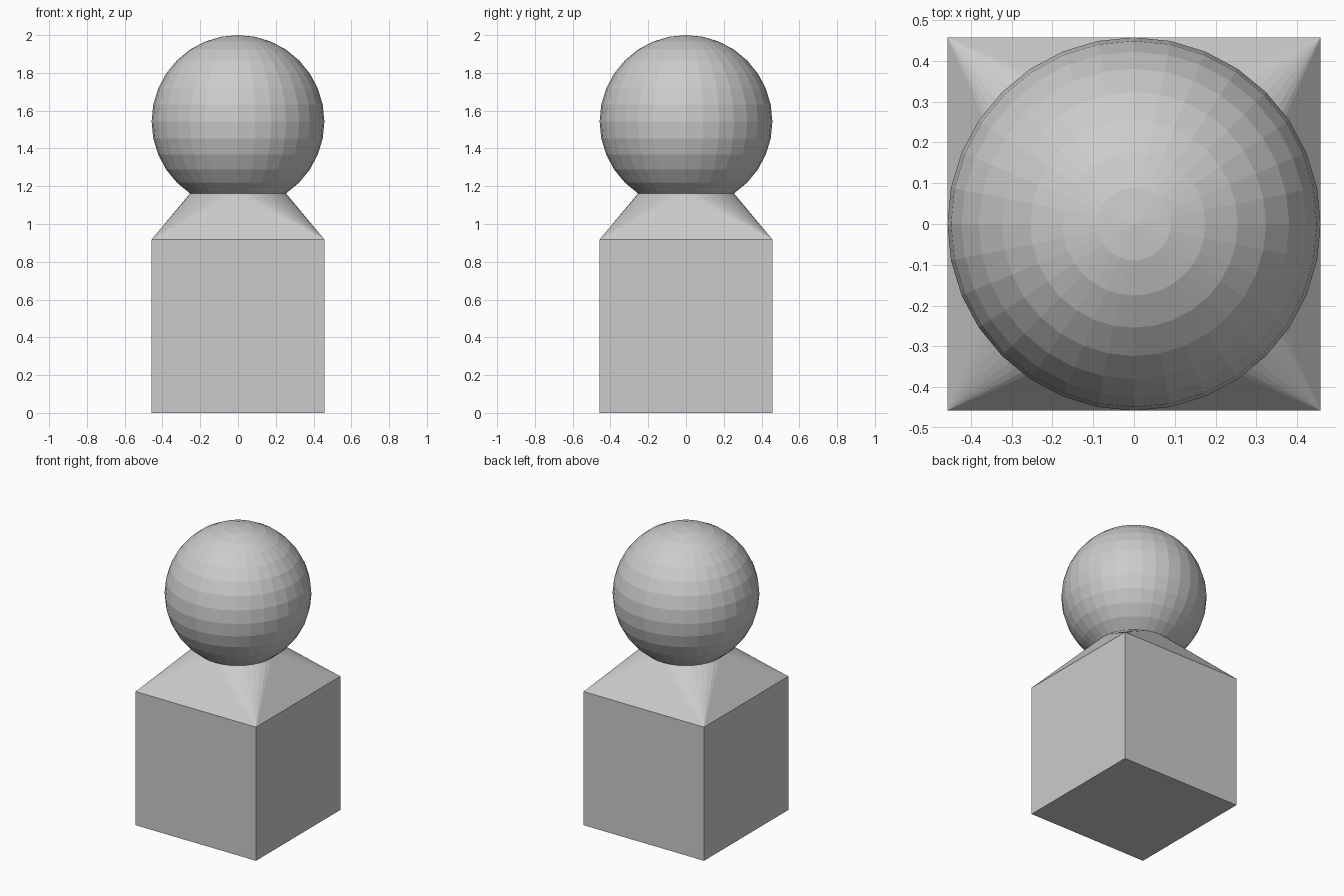
import bpy, bmesh
from math import sin, cos, pi
from mathutils import Vector

if "Cube" in bpy.data.objects:
    bpy.data.objects.remove(bpy.data.objects["Cube"])

HALF = 0.4575            # half side of the block and radius of the ball
BLOCK_TOP = 0.918
CENTRE = 2 - HALF        # height of the ball's centre
SEGMENTS, RINGS = 32, 16
CUT = 3 * pi / RINGS     # the ball stops three rings above its south pole

grey = bpy.data.materials.new("plain grey")
grey.use_nodes = True
colour = (0.6, 0.6, 0.6, 1)
grey.diffuse_color = colour
grey.node_tree.nodes["Principled BSDF"].inputs["Base Color"].default_value = colour


def finish(bm, name):
    bmesh.ops.recalc_face_normals(bm, faces=bm.faces)
    mesh = bpy.data.meshes.new(name)
    bm.to_mesh(mesh)
    bm.free()
    mesh.materials.append(grey)
    bpy.context.collection.objects.link(bpy.data.objects.new(name, mesh))


# Square block, open where the neck joins it
bm = bmesh.new()
bmesh.ops.create_cube(bm, size=1)
for v in bm.verts:
    v.co = Vector((v.co.x * 2 * HALF, v.co.y * 2 * HALF, (v.co.z + 0.5) * BLOCK_TOP))
top = [f for f in bm.faces if f.calc_center_median().z > BLOCK_TOP - 0.01]
bmesh.ops.delete(bm, geom=top, context="FACES_ONLY")
finish(bm, "block")

# Faceted ball, open at the bottom ring
bm = bmesh.new()
bmesh.ops.create_uvsphere(bm, u_segments=SEGMENTS, v_segments=RINGS, radius=HALF)
low = [v for v in bm.verts if v.co.z < -HALF * cos(CUT) - 0.001]
bmesh.ops.delete(bm, geom=low, context="VERTS")
bmesh.ops.translate(bm, verts=bm.verts, vec=(0, 0, CENTRE))
finish(bm, "ball")

# Neck: a fan from each block corner to a quarter of the ring, and a triangle per side
bm = bmesh.new()
ring_r, ring_z = HALF * sin(CUT), CENTRE - HALF * cos(CUT)
ring = [bm.verts.new((ring_r * cos(a), ring_r * sin(a), ring_z))
        for a in (2 * pi * i / SEGMENTS for i in range(SEGMENTS))]
corners = [bm.verts.new((x * HALF, y * HALF, BLOCK_TOP))
           for x, y in ((1, 1), (-1, 1), (-1, -1), (1, -1))]
quarter = SEGMENTS // 4
for c, corner in enumerate(corners):
    start = c * quarter
    for i in range(start, start + quarter):
        bm.faces.new((corner, ring[(i + 1) % SEGMENTS], ring[i]))
    bm.faces.new((corners[c - 1], corner, ring[start]))
finish(bm, "neck")
